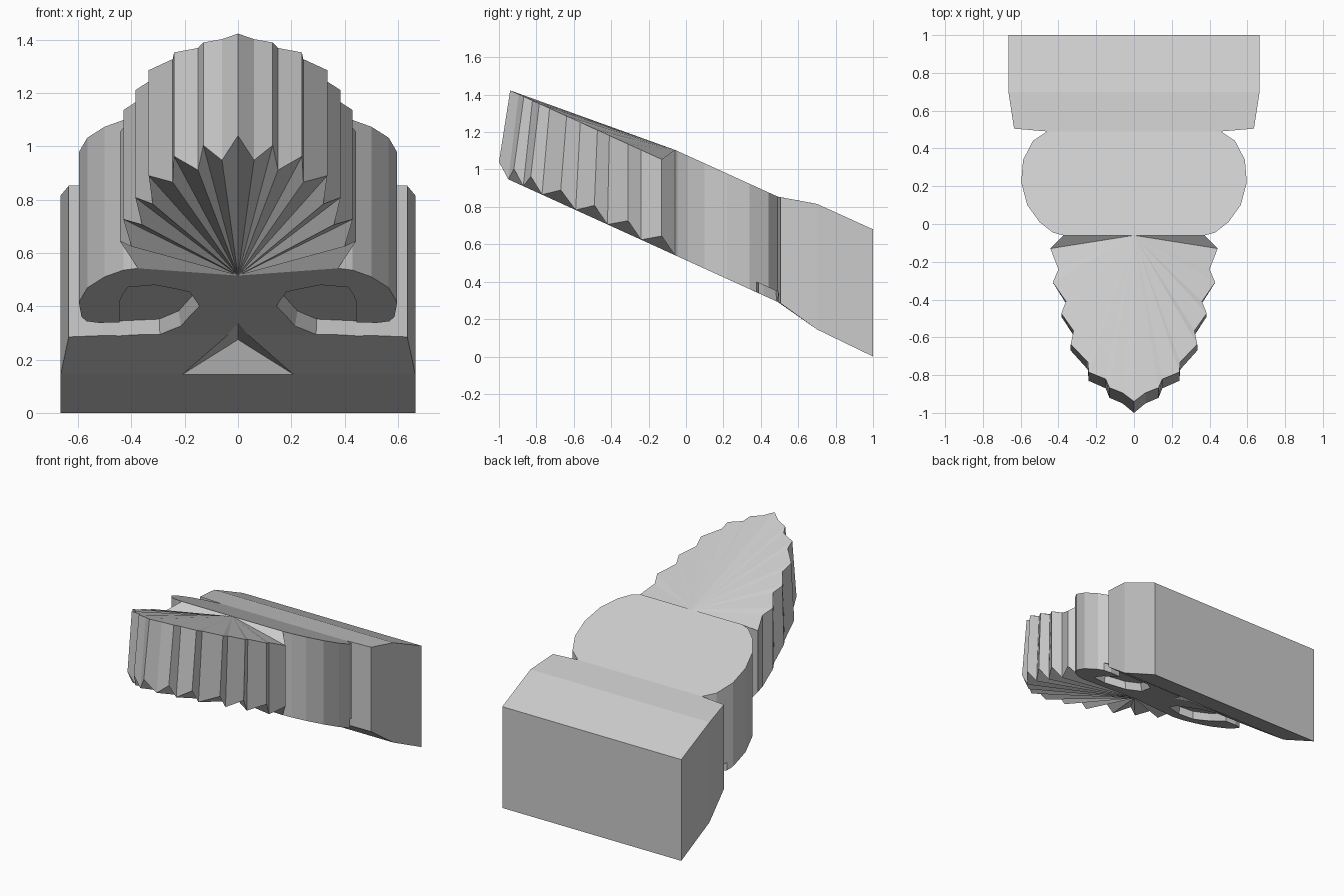
import bpy, bmesh

if "Cube" in bpy.data.objects:
    bpy.data.objects.remove(bpy.data.objects["Cube"])

SLOPE = 0.455


def make(name, verts, faces, fix=False):
    me = bpy.data.meshes.new(name)
    me.from_pydata(verts, [], faces)
    if fix:
        bm = bmesh.new()
        bm.from_mesh(me)
        bmesh.ops.recalc_face_normals(bm, faces=bm.faces)
        bm.to_mesh(me)
        bm.free()
    ob = bpy.data.objects.new(name, me)
    bpy.context.collection.objects.link(ob)
    return ob


# half outline in plan, from the leaf tip round to the back
leaf = [(0, -1), (.06, -.95), (.13, -.92), (.15, -.87), (.24, -.83), (.245, -.77),
        (.335, -.67), (.32, -.59), (.385, -.49), (.36, -.42), (.43, -.31),
        (.40, -.24), (.443, -.13)]
scroll = [(.375, -.06), (.43, -.045), (.50, .01), (.565, .10), (.597, .22),
          (.587, .34), (.535, .44), (.46, .49)]
base = [(.635, .505), (.665, .70), (.665, 1.0)]

bot, top = [], []
for i, (x, y) in enumerate(leaf):
    bot.append((x, y, .515 - SLOPE * y + (.07 if i % 2 == 0 else 0)))
    yt = y + .06 * max(0, (-y - .3) / .7)
    top.append((x, yt, .995 - SLOPE * yt))
for x, y in scroll:
    bot.append((x, y, .515 - SLOPE * y))
    top.append((x, y, 1.078 - SLOPE * y))
for (x, y), zb, zt in zip(base, (.285, .145, 0), (.852, .816, .68)):
    bot.append((x, y, zb))
    top.append((x, y, zt))

n, nl = len(bot), len(leaf)
# centre line points: fan centre, scroll end, base bend, back
mid_b = [(0, 0, .515), (0, .49, .292), (0, .70, .145), (0, 1, 0)]
mid_t = [(0, -.06, 1.105), (0, .49, .855), (0, .70, .816), (0, 1, .68)]
verts = bot + top + mid_b + mid_t
faces = [(i, i + 1, n + i + 1, n + i) for i in range(n - 1)]       # side walls
faces.append((n - 1, 2 * n + 3, 2 * n + 7, 2 * n - 1))             # back wall
for off, m, flip in ((0, 2 * n, True), (n, 2 * n + 4, False)):
    caps = [[m, off + i, off + i + 1] for i in range(nl)]          # petal fan
    e = n - 4
    caps.append([m] + [off + i for i in range(nl, e + 1)] + [m + 1])
    caps.append([m + 1, off + e, off + e + 1, off + e + 2, m + 2])
    caps.append([m + 2, off + e + 2, off + e + 3, m + 3])
    faces += [c[::-1] if flip else c for c in caps]
body = make("palmette_bracket", verts, faces)
mir = body.modifiers.new("mirror", 'MIRROR')
mir.merge_threshold = .0005

# curled channels under the scrolls
eye = [(.70, .494), (.44, .494), (.29, .492), (.205, .42), (.13, .25), (.17, .13),
       (.31, .07), (.42, .09), (.445, .22), (.445, .385), (.52, .39), (.70, .34)]
cutters = []
for s in (1, -1):
    k = len(eye)
    lo = [(s * x, y, .515 - SLOPE * y - .06) for x, y in eye]
    hi = []
    for x, y in eye:
        if x < .44:
            x, y = .33 + (x - .33) * .86, .29 + (y - .29) * .94
        hi.append((s * x, y, .515 - SLOPE * y + .055))
    f = [list(range(k)), list(range(k, 2 * k))]
    f += [(i, (i + 1) % k, k + (i + 1) % k, k + i) for i in range(k)]
    cutters.append(make("channel_cutter", lo + hi, f, True))

# triangular hollow in the underside of the base
cutters.append(make("hollow_cutter",
                    [(-.215, .703, .14), (.215, .703, .14), (0, .36, .345), (0, .66, .275)],
                    [(0, 1, 2), (0, 1, 3), (1, 2, 3), (2, 0, 3)], True))

for c in cutters:
    c.hide_render = True
    b = body.modifiers.new("cut", 'BOOLEAN')
    b.object, b.operation, b.solver = c, 'DIFFERENCE', 'EXACT'

bpy.context.view_layer.objects.active = body
body.select_set(True)
for m in list(body.modifiers):
    bpy.ops.object.modifier_apply(modifier=m.name)
for c in cutters:
    bpy.data.objects.remove(c)
